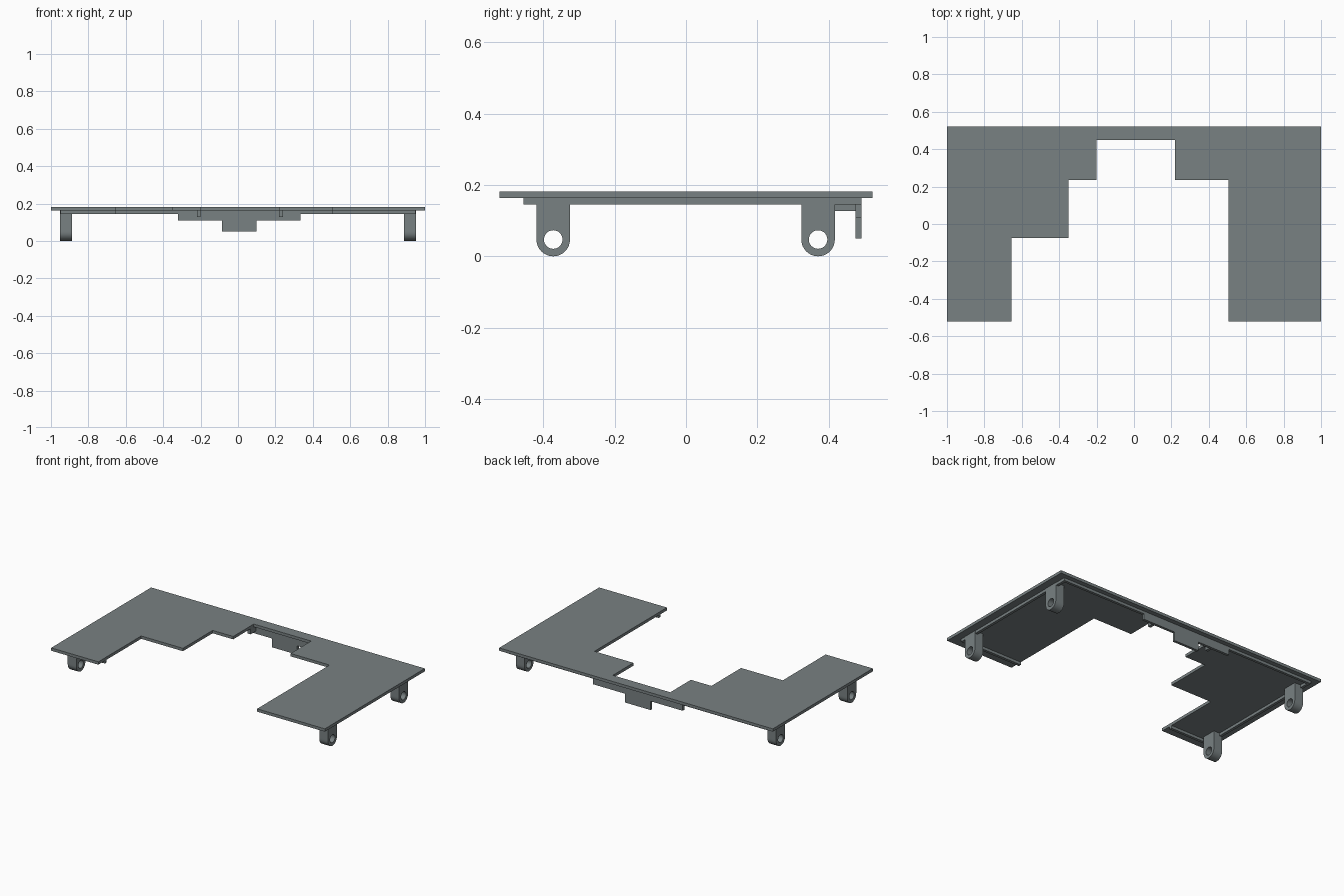
import bpy, bmesh, math
from mathutils import Vector

if "Cube" in bpy.data.objects:
    bpy.data.objects.remove(bpy.data.objects["Cube"])

grey = bpy.data.materials.new("slate grey")
grey.diffuse_color = (0.19, 0.22, 0.225, 1)
grey.use_nodes = True
grey.node_tree.nodes["Principled BSDF"].inputs["Base Color"].default_value = grey.diffuse_color


def finish(name, bm):
    bmesh.ops.recalc_face_normals(bm, faces=bm.faces)
    me = bpy.data.meshes.new(name)
    bm.to_mesh(me)
    bm.free()
    me.materials.append(grey)
    ob = bpy.data.objects.new(name, me)
    bpy.context.collection.objects.link(ob)
    return ob


def prism(name, points, depth):
    """Extrude a closed 3D outline along a depth vector."""
    bm = bmesh.new()
    face = bm.faces.new([bm.verts.new(p) for p in points])
    res = bmesh.ops.extrude_face_region(bm, geom=[face], use_keep_orig=True)
    moved = [g for g in res["geom"] if isinstance(g, bmesh.types.BMVert)]
    bmesh.ops.translate(bm, verts=moved, vec=Vector(depth))
    return finish(name, bm)


def box(name, x0, x1, y0, y1, z0, z1):
    return prism(name, [(x0, y0, z0), (x1, y0, z0), (x1, y1, z0), (x0, y1, z0)],
                 (0, 0, z1 - z0))


PLATE_Z, TOP_Z, RIB_Z = 0.163, 0.182, 0.145

# Flat cover plate with stepped cut-out
outline = [(-1, -0.522), (-0.655, -0.522), (-0.655, -0.075), (-0.35, -0.075),
           (-0.35, 0.235), (-0.2, 0.235), (-0.2, 0.45), (0.22, 0.45),
           (0.22, 0.235), (0.505, 0.235), (0.505, -0.522), (1, -0.522),
           (1, 0.522), (-1, 0.522)]
prism("cover_plate", [(x, y, PLATE_Z) for x, y in outline], (0, 0, TOP_Z - PLATE_Z))

# Locating ribs under the plate
box("left_rib", -0.949, -0.931, -0.455, 0.475, RIB_Z, PLATE_Z)
box("right_rib", 0.931, 0.949, -0.455, 0.475, RIB_Z, PLATE_Z)
box("front_left_rib", -0.931, -0.655, -0.455, -0.437, RIB_Z, PLATE_Z)
box("front_right_rib", 0.505, 0.931, -0.455, -0.437, RIB_Z, PLATE_Z)

# Back rib with the stepped centre tab, one profile
profile = [(-0.949, PLATE_Z), (-0.949, RIB_Z), (-0.32, RIB_Z), (-0.32, 0.108),
           (-0.085, 0.108), (-0.085, 0.05), (0.1, 0.05), (0.1, 0.108),
           (0.335, 0.108), (0.335, RIB_Z), (0.949, RIB_Z), (0.949, PLATE_Z)]
prism("back_rib_and_tab", [(x, 0.475, z) for x, z in profile], (0, 0.017, 0))

# Short prongs either side of the notch
for side, x in (("left", -0.22), ("right", 0.22)):
    box(side + "_prong", x, x + 0.02, 0.415, 0.475, 0.127, PLATE_Z)


# Hinge lug: rounded tongue with a round hole across it
def lug(name, x0, x1, yc):
    r, hole, zc, n = 0.047, 0.026, 0.047, 32
    bm = bmesh.new()
    rings = []
    for x in (x0, x1):
        outer, inner = [], []
        for i in range(n):
            a = 2 * math.pi * i / n
            c, s = math.cos(a), math.sin(a)
            if s > 1e-6:   # upper half follows the straight sides and top
                k = min(r / max(abs(c), 1e-6), (PLATE_Z - zc) / s)
                # snap the ray nearest each top corner onto that corner
                corner = math.atan2(PLATE_Z - zc, r)
                near = min(abs(a - corner), abs(a - (math.pi - corner)))
                if near <= math.pi / n:
                    p = (math.copysign(r, c), PLATE_Z - zc)
                else:
                    p = (k * c, k * s)
            else:
                p = (r * c, r * s)
            outer.append(bm.verts.new((x, yc + p[0], zc + p[1])))
            inner.append(bm.verts.new((x, yc + hole * c, zc + hole * s)))
        rings.append((outer, inner))
    (o0, i0), (o1, i1) = rings
    for i in range(n):
        j = (i + 1) % n
        for a, b in ((o0, i0), (o1, i1), (o0, o1), (i0, i1)):
            bm.faces.new((a[i], a[j], b[j], b[i]))
    ob = finish(name, bm)
    bpy.ops.object.select_all(action='DESELECT')
    ob.select_set(True)
    bpy.context.view_layer.objects.active = ob
    bpy.ops.object.shade_smooth_by_angle(angle=math.radians(30))


for row, y in (("front", -0.372), ("back", 0.37)):
    lug(row + "_left_lug", -0.951, -0.888, y)
    lug(row + "_right_lug", 0.888, 0.951, y)
